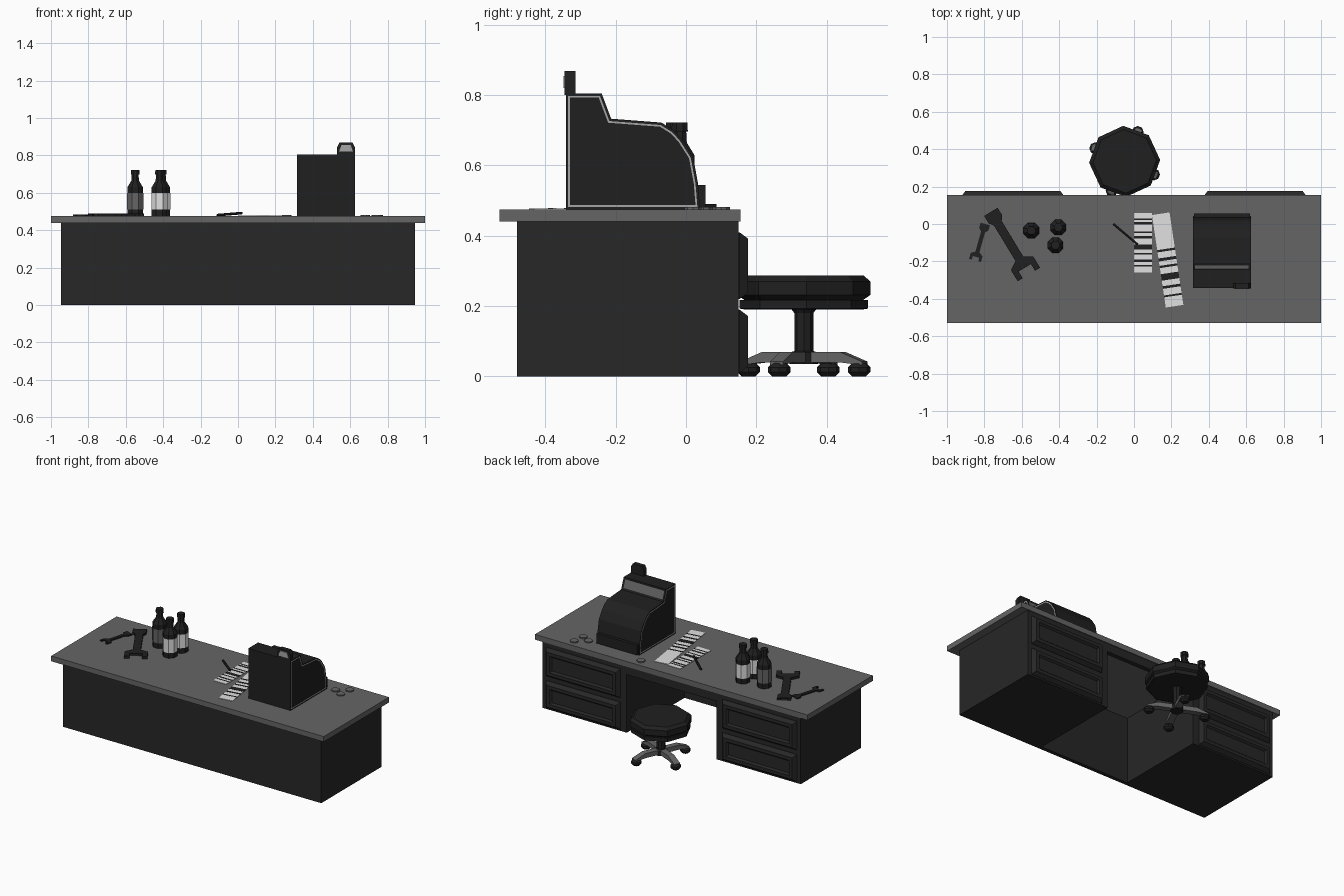
import bpy, bmesh, math
from mathutils import Matrix, Vector

cube = bpy.data.objects.get("Cube")
if cube:
    bpy.data.objects.remove(cube)


def material(name, r, g, b):
    m = bpy.data.materials.new(name)
    m.use_nodes = True
    m.diffuse_color = (r, g, b, 1)
    m.node_tree.nodes["Principled BSDF"].inputs["Base Color"].default_value = (r, g, b, 1)
    return m


WOOD = material("dark wood", .02, .02, .02)
BLACK = material("black", .014, .014, .014)
GREY = material("counter grey", .13, .13, .13)
SILVER = material("silver trim", .38, .38, .38)
WHITE = material("paper white", .75, .75, .75)


def finish(name, bm, *mats, matrix=None):
    bmesh.ops.recalc_face_normals(bm, faces=bm.faces)
    mesh = bpy.data.meshes.new(name)
    bm.to_mesh(mesh)
    bm.free()
    for m in mats:
        mesh.materials.append(m)
    ob = bpy.data.objects.new(name, mesh)
    bpy.context.collection.objects.link(ob)
    if matrix:
        ob.matrix_world = matrix
    return ob


def box_mesh(lo, hi):
    bm = bmesh.new()
    lo, hi = Vector(lo), Vector(hi)
    size = Matrix.Diagonal((*(hi - lo), 1))
    bmesh.ops.create_cube(bm, size=1, matrix=Matrix.Translation((lo + hi) / 2) @ size)
    return bm


def box(name, lo, hi, mat, matrix=None):
    return finish(name, box_mesh(lo, hi), mat, matrix=matrix)


def prism_mesh(points, a, b, place):
    """Extrude a 2D outline from a to b; place maps (u, v, depth) to x, y, z."""
    bm = bmesh.new()
    ends = [[bm.verts.new(place(u, v, d)) for u, v in points] for d in (a, b)]
    for ring in ends:
        bm.faces.new(ring)
    n = len(points)
    for i in range(n):
        j = (i + 1) % n
        bm.faces.new((ends[0][i], ends[0][j], ends[1][j], ends[1][i]))
    return bm


def lathe(name, profile, sides, mats, at=(0, 0, 0), turn=0, bands=()):
    """Stack rings of (radius, height); bands lists material indices per ring gap."""
    bm = bmesh.new()
    rings = []
    for r, z in profile:
        angles = [turn + 2 * math.pi * i / sides for i in range(sides)]
        rings.append([bm.verts.new((r * math.cos(t), r * math.sin(t), z)) for t in angles])
    for k in range(len(rings) - 1):
        for i in range(sides):
            j = (i + 1) % sides
            f = bm.faces.new((rings[k][i], rings[k][j], rings[k + 1][j], rings[k + 1][i]))
            f.material_index = bands[k] if bands else 0
    bm.faces.new(rings[0])
    bm.faces.new(rings[-1])
    return finish(name, bm, *mats, matrix=Matrix.Translation(at))


# Desk
TOP = .475
box("counter_top", (-1, -.53, .44), (1, .155, TOP), GREY)
box("front_panel", (-.33, -.48, 0), (.33, -.455, .44), WOOD)
box("kneehole_rail", (-.33, .12, .385), (.33, .15, .44), WOOD)
for side, name in ((-1, "right"), (1, "left")):
    x0, x1 = sorted((side * .33, side * .947))
    box(name + "_pedestal", (x0, -.48, 0), (x1, .15, .44), WOOD)
    x0, x1 = sorted((side * .375, side * .92))
    for level, z0, z1 in (("lower", .01, .19), ("upper", .22, .41)):
        bm = box_mesh((x0, .14, z0), (x1, .152, z1))
        bm.faces.ensure_lookup_table()
        front = max(bm.faces, key=lambda f: f.calc_center_median().y)
        # Chamfered rim, then a recessed centre panel
        for thick, depth in ((.018, .024), (.022, 0), (.01, -.012)):
            bmesh.ops.inset_individual(bm, faces=[front], thickness=thick, depth=depth,
                                       use_even_offset=True)
        finish(f"{name}_{level}_drawer", bm, WOOD)

# Cash register: silhouette with trim lines on both sides and a display on the slope
profile = [(-.342, TOP), (-.342, .805), (-.24, .805), (-.213, .733), (-.07, .722),
           (-.035, .7), (-.012, .675), (.02, .625), (.034, .55), (.04, TOP)]
bm = prism_mesh(profile, .315, .625, lambda u, v, d: (d, u, v))
bmesh.ops.recalc_face_normals(bm, faces=bm.faces)
ends = [f for f in bm.faces if abs(f.normal.x) > .9]
slope = [f for f in bm.faces if abs(f.calc_center_median().z - .769) < .01]
bmesh.ops.inset_individual(bm, faces=ends, thickness=.007, use_even_offset=True)
trim = bmesh.ops.inset_individual(bm, faces=ends, thickness=.005, use_even_offset=True)
for f in trim["faces"]:
    f.material_index = 1
bmesh.ops.inset_individual(bm, faces=slope, thickness=.012, depth=-.004, use_even_offset=True)
for f in slope:
    f.material_index = 2
finish("cash_register", bm, BLACK, SILVER, GREY)
box("register_drawer", (.32, .02, .48), (.62, .055, .545), BLACK)

# Price tab on the register, with a light window facing the customer
tab = [(.53, .8), (.53, .845), (.542, .868), (.612, .868), (.625, .845), (.625, .8)]
finish("price_tab", prism_mesh(tab, -.345, -.315, lambda u, v, d: (u, d, v)), BLACK)
window = [(.54, .82), (.553, .855), (.603, .855), (.615, .82)]
finish("price_window", prism_mesh(window, -.348, -.344, lambda u, v, d: (u, d, v)), SILVER)

# Bottles
bottle = [(.045, 0), (.045, .035), (.047, .035), (.047, .125), (.045, .125), (.045, .155),
          (.022, .19), (.02, .222), (.025, .222), (.024, .247)]
bands = [0, 1, 1, 1, 0, 0, 0, 0, 0]
for i, (x, y, label) in enumerate(((-.55, -.035, GREY), (-.405, -.018, WHITE),
                                   (-.42, -.113, WHITE))):
    lathe(f"bottle_{i + 1}", bottle, 8, (BLACK, label), (x, y, TOP), math.pi / 8, bands)


# Wrenches: mirrored outline with an open jaw at each end
def wrench(name, start, end, shaft, near, far, thick):
    a, b = Vector(start), Vector(end)
    length = (b - a).length
    half = [(near * .5, near * .6), (near * .5, 0), (near, 0), (near, near * 1.1),
            (shaft, near * 1.7), (shaft, length - far * 1.4), (far, length - far),
            (far, length), (far * .55, length), (far * .55, length - far * .6)]
    outline = half + [(-u, v) for u, v in reversed(half)]
    turn = math.atan2(b.y - a.y, b.x - a.x) - math.pi / 2
    bm = prism_mesh(outline, 0, thick, lambda u, v, d: (u, v, d))
    bmesh.ops.triangulate(bm, faces=[f for f in bm.faces if len(f.verts) > 4])
    finish(name, bm, BLACK,
           matrix=Matrix.Translation((a.x, a.y, TOP)) @ Matrix.Rotation(turn, 4, "Z"))


wrench("large_wrench", (-.765, .065), (-.562, -.27), .024, .042, .07, .015)
wrench("small_wrench", (-.795, 0), (-.85, -.195), .011, .026, .033, .008)


# Printed paper strips
def strip(name, at, turn, length, bars):
    m = Matrix.Translation((*at, TOP)) @ Matrix.Rotation(math.radians(turn), 4, "Z")
    w = .0475
    box(name, (-w, -length, 0), (w, 0, .003), WHITE, m)
    for i, (start, size) in enumerate(bars):
        box(f"{name}_bar_{i + 1}", (-w, -start - size, .001), (w, -start, .004), BLACK, m)


strip("short_receipt", (.0475, .06), 0, .32,
      ((.03, .008), (.05, .012), (.1, .008), (.125, .012), (.17, .025), (.215, .008),
       (.25, .012), (.28, .008)))
strip("long_receipt", (.143, .055), 8.5, .5,
      ((.19, .012), (.235, .016), (.275, .012), (.32, .035), (.385, .014), (.435, .01)))

# Pen lying across the paper
p, q = Vector((-.11, 0, TOP + .006)), Vector((.02, -.11, TOP + .017))
bm = bmesh.new()
bmesh.ops.create_cone(bm, cap_ends=True, segments=6, radius1=.007, radius2=.007,
                      depth=(q - p).length)
finish("pen", bm, BLACK, matrix=Matrix.Translation((p + q) / 2)
       @ (q - p).to_track_quat("Z", "Y").to_matrix().to_4x4())

# Coins
for i, (x, y) in enumerate(((.74, .02), (.75, .1), (.68, .05), (.26, .1))):
    lathe(f"coin_{i + 1}", [(.026, 0), (.026, .007)], 10, (GREY,), (x, y, TOP))

# Stool
C = Vector((-.05, .335, 0))
lathe("stool_cushion", [(.17, .218), (.19, .232), (.19, .27), (.17, .287)], 8, (BLACK,), C, .04)
lathe("stool_seat_ring", [(.165, .19), (.183, .193), (.183, .218)], 8, (BLACK,), C, .04)
lathe("stool_post", [(.04, .035), (.04, .068), (.027, .072), (.027, .18), (.036, .192)],
      8, (BLACK,), C)
leg = [(.02, .04), (.02, .07), (.12, .07), (.19, .042), (.19, .032), (.12, .04)]
for i in range(4):
    m = Matrix.Translation(C) @ Matrix.Rotation(math.radians(66 + 90 * i), 4, "Z")
    finish(f"stool_leg_{i + 1}", prism_mesh(leg, -.02, .02, lambda u, v, d: (u, d, v)),
           GREY, matrix=m)
    lathe(f"stool_foot_{i + 1}", [(.02, 0), (.032, .012), (.032, .026), (.018, .04)],
          8, (BLACK,), m @ Vector((.172, 0, 0)))
